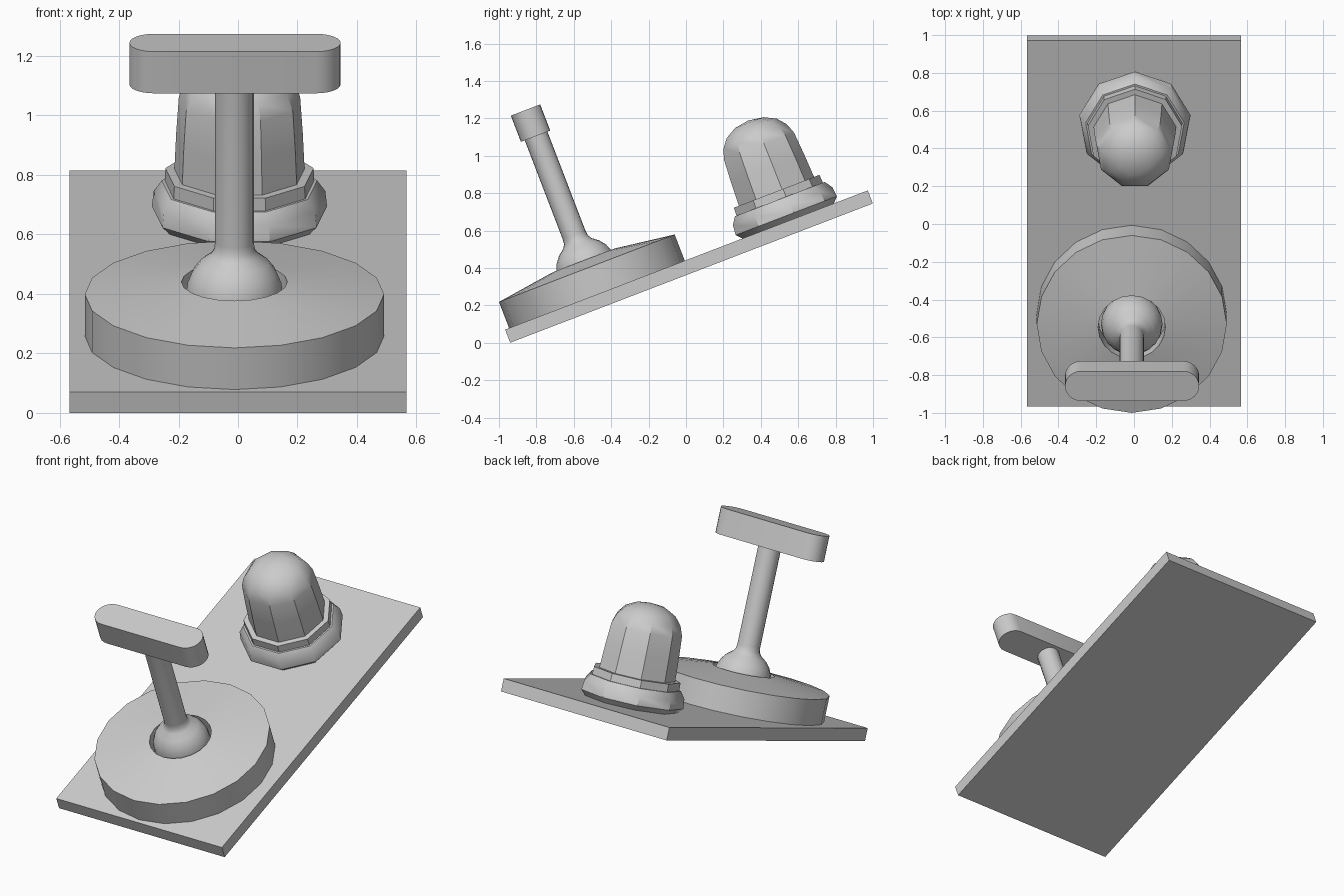
import bpy, bmesh
from math import sin, cos, pi, radians
from mathutils import Matrix

if "Cube" in bpy.data.objects:
    bpy.data.objects.remove(bpy.data.objects["Cube"])

# Everything is built flat on the panel top (local z = 0), then tilted together
TILT = Matrix.Translation((0, 0.0025, 0.4425)) @ Matrix.Rotation(radians(21), 4, 'X')


def finish(name, bm, angle=35):
    bmesh.ops.recalc_face_normals(bm, faces=bm.faces)
    mesh = bpy.data.meshes.new(name)
    bm.to_mesh(mesh)
    bm.free()
    ob = bpy.data.objects.new(name, mesh)
    bpy.context.collection.objects.link(ob)
    ob.matrix_world = TILT
    bpy.ops.object.select_all(action='DESELECT')
    ob.select_set(True)
    bpy.context.view_layer.objects.active = ob
    bpy.ops.object.shade_smooth_by_angle(angle=radians(angle))
    return ob


def lathe(name, profile, sides, x, y, angle=35):
    """Turn (radius, height) points around a vertical axis; first vertex faces +y."""
    bm = bmesh.new()
    rings = []
    for r, z in profile:
        if r == 0:
            rings.append([bm.verts.new((x, y, z))] * sides)
        else:
            rings.append([bm.verts.new((x + r * sin(2 * pi * i / sides),
                                        y + r * cos(2 * pi * i / sides), z))
                          for i in range(sides)])
    for a, b in zip(rings, rings[1:]):
        for i in range(sides):
            j = (i + 1) % sides
            quad = list(dict.fromkeys((a[i], a[j], b[j], b[i])))
            bm.faces.new(quad)
    return finish(name, bm, angle)


# Sloping panel
bm = bmesh.new()
bmesh.ops.create_cube(bm, size=1, matrix=Matrix.Translation((0, 0, -0.0375))
                      @ Matrix.Diagonal((1.134, 2.077, 0.075, 1)))
finish("panel", bm)

# Round base with a slightly raised centre and a socket for the ball
SX, SY = -0.012, -0.513
lathe("lever_base", [(0, 0), (0.503, 0), (0.503, 0.15), (0.178, 0.195),
                     (0.178, 0.08), (0, 0.08)], 20, SX, SY)

# Ball joint flowing into the shaft
R = 0.163
ball = [(0, 0.15 - R)] + [(R * cos(radians(a)), 0.15 + R * sin(radians(a)))
                          for a in range(-75, 61, 15)]
lathe("lever_shaft", ball + [(0.068, 0.312), (0.065, 0.34), (0.065, 0.95), (0, 0.95)],
      20, SX, SY, 50)

# Handle: a bar with half-round ends
bm = bmesh.new()
r, half = 0.084, 0.355 - 0.084
outline = []
for side, start in ((1, -90), (-1, 90)):
    for i in range(13):
        a = radians(start + i * 15)
        outline.append(bm.verts.new((-0.01 + side * half + r * cos(a),
                                     -0.516 + r * sin(a), 0.907)))
face = bm.faces.new(outline)
ext = bmesh.ops.extrude_face_region(bm, geom=[face])
bmesh.ops.translate(bm, vec=(0, 0, 0.15),
                    verts=[g for g in ext["geom"] if isinstance(g, bmesh.types.BMVert)])
finish("lever_handle", bm)

# Nine-sided domed button with its collar
BX, BY = 0.005, 0.574
lathe("button_collar", [(0, 0), (0.27, 0), (0.299, 0.03), (0.293, 0.085), (0.265, 0.125),
                        (0.255, 0.125), (0.253, 0.17), (0, 0.17)], 9, BX, BY)
lathe("button_dome", [(0, 0.15), (0.223, 0.15), (0.216, 0.3), (0.207, 0.43), (0.187, 0.485),
                      (0.148, 0.532), (0.085, 0.565), (0, 0.578)], 9, BX, BY)
